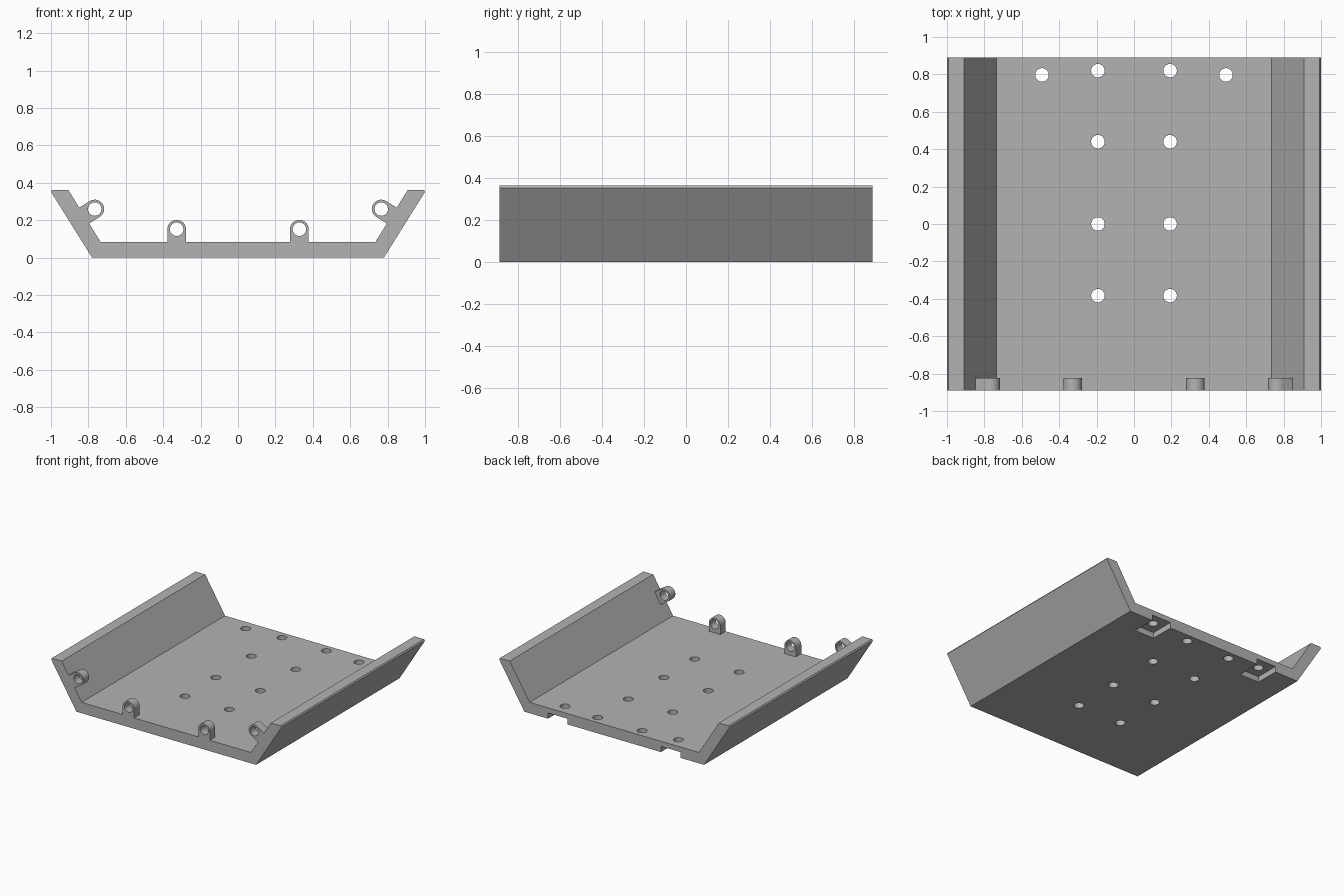
import bpy, bmesh, math
from mathutils import Matrix, Vector

cube = bpy.data.objects.get("Cube")
if cube:
    bpy.data.objects.remove(cube, do_unlink=True)

BACK, FRONT = 0.89, -0.89
FLOOR = 0.085          # floor thickness
SEGMENTS = 48

grey = bpy.data.materials.new("grey")
grey.use_nodes = True
colour = (0.45, 0.45, 0.45, 1)
grey.diffuse_color = colour
grey.node_tree.nodes["Principled BSDF"].inputs["Base Color"].default_value = colour


def make_object(name, bm):
    bmesh.ops.recalc_face_normals(bm, faces=bm.faces)
    mesh = bpy.data.meshes.new(name)
    bm.to_mesh(mesh)
    bm.free()
    mesh.materials.append(grey)
    obj = bpy.data.objects.new(name, mesh)
    bpy.context.collection.objects.link(obj)
    return obj


def extrude_profile(name, points, y0, y1):
    """Extrude an (x, z) outline from y0 to y1."""
    bm = bmesh.new()
    face = bm.faces.new([bm.verts.new((x, y0, z)) for x, z in points])
    new = bmesh.ops.extrude_face_region(bm, geom=[face])["geom"]
    verts = [v for v in new if isinstance(v, bmesh.types.BMVert)]
    bmesh.ops.translate(bm, verts=verts, vec=(0, y1 - y0, 0))
    return make_object(name, bm)


def cylinder(bm, radius, depth, matrix):
    bmesh.ops.create_cone(bm, cap_ends=True, segments=SEGMENTS, radius1=radius,
                          radius2=radius, depth=depth, matrix=matrix)


def cut(obj, bm):
    """Subtract the shapes in bm, then round the shading."""
    cutter = make_object("cutter", bm)
    cutter.hide_render = True
    mod = obj.modifiers.new("cut", "BOOLEAN")
    mod.operation, mod.solver, mod.object = "DIFFERENCE", "EXACT", cutter
    bpy.ops.object.select_all(action="DESELECT")
    obj.select_set(True)
    bpy.context.view_layer.objects.active = obj
    bpy.ops.object.modifier_apply(modifier="cut")
    bpy.data.objects.remove(cutter, do_unlink=True)
    bpy.ops.object.shade_smooth_by_angle(angle=math.radians(30))


# Tray: flat floor with two sloping side walls
foot, inner_foot, inner_top = (0.78, 0), (0.735, FLOOR), (0.908, 0.363)
half = [foot, (1.0, 0.352), (0.993, 0.363), inner_top, inner_foot]
outline = half + [(-x, z) for x, z in reversed(half)]
tray = extrude_profile("tray", outline, FRONT, BACK)

# Square pockets under the back edge
pockets = bmesh.new()
for side in (-1, 1):
    place = Matrix.Translation((side * 0.49, BACK, 0))
    bmesh.ops.create_cube(pockets, size=1, matrix=place @ Matrix.Diagonal((0.17, 0.38, 0.09, 1)))
cut(tray, pockets)

# Screw holes through the floor
holes = bmesh.new()
for x, y in [(0.193, 0.82), (0.193, 0.44), (0.193, 0), (0.193, -0.383), (0.492, 0.797)]:
    for side in (-1, 1):
        cylinder(holes, 0.036, 0.5, Matrix.Translation((side * x, y, 0)))
cut(tray, holes)


def hinge_lug(name, x, z, angle):
    """Round-topped eyelet; angle tilts it about the y axis through its hole."""
    radius, leg = 0.05, 0.068
    points = [(radius, -leg), (-radius, -leg)]
    for i in range(25):
        a = math.pi * (1 - i / 24)
        points.append((radius * math.cos(a), radius * math.sin(a)))
    lug = extrude_profile(name, points, FRONT, -0.823)
    eye = bmesh.new()
    cylinder(eye, 0.036, 0.5, Matrix.Translation((0, FRONT, 0)) @ Matrix.Rotation(math.pi / 2, 4, "X"))
    cut(lug, eye)
    lug.data.transform(Matrix.Translation((x, 0, z)) @ Matrix.Rotation(angle, 4, "Y"))


# Hinge lugs along the front: two on the floor, one on each wall
wall = Vector(inner_top) - Vector(inner_foot)
tilt = math.atan2(wall.y, wall.x)
for side, word in ((1, "left"), (-1, "right")):
    hinge_lug(f"{word}_floor_lug", side * 0.328, 0.152, 0)
    hinge_lug(f"{word}_wall_lug", side * 0.766, 0.26, -side * tilt)
